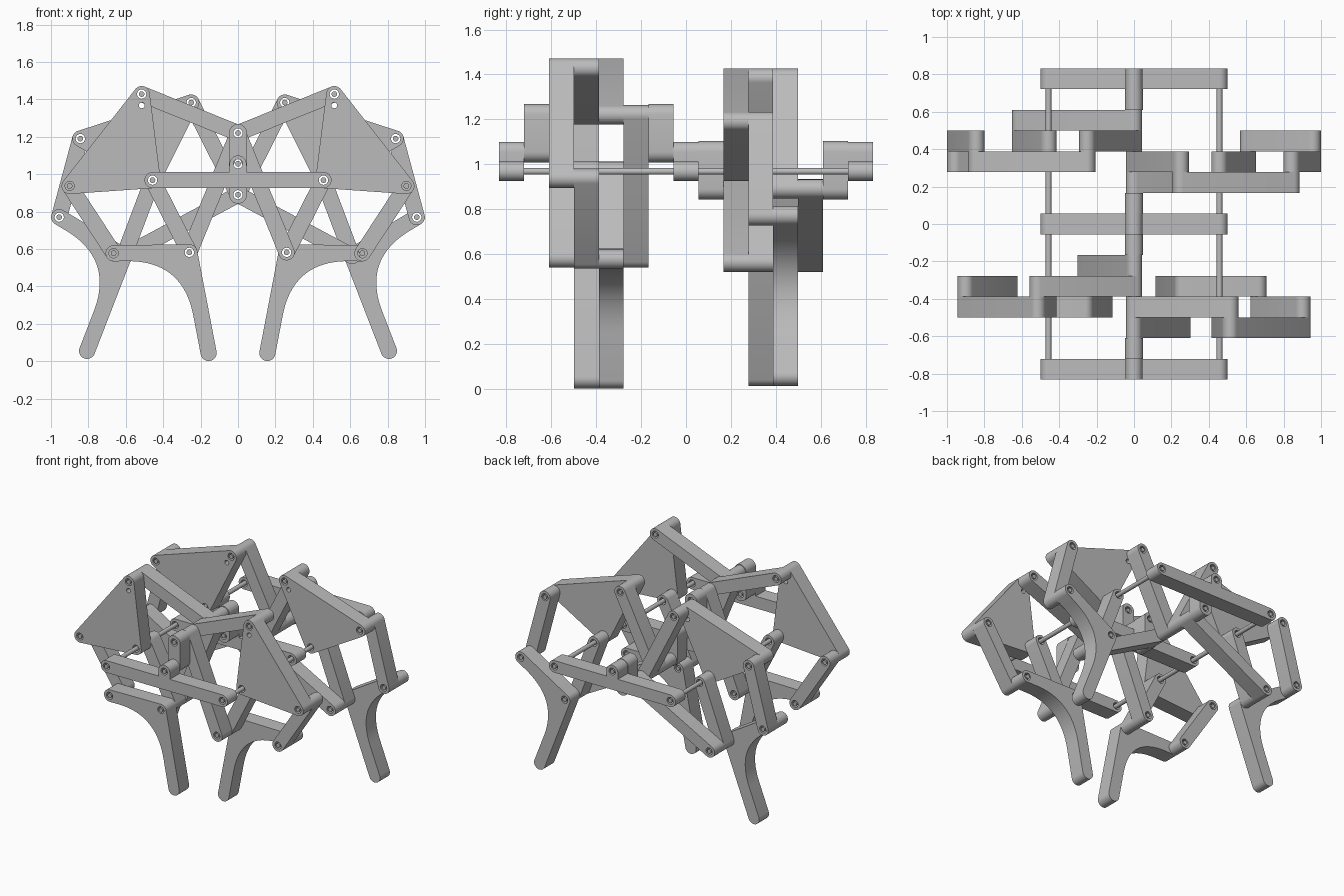
import bpy, bmesh, math
from mathutils import Vector, Matrix

old = bpy.data.objects.get("Cube")
if old:
    bpy.data.objects.remove(old, do_unlink=True)

STEP = 0.111            # thickness of one layer along y
FRONT = -7.5 * STEP     # front of the first layer
R = 0.043               # half width of the bars
HOLE, PIN = 0.025, 0.015

grey = bpy.data.materials.new("plain_grey")
grey.use_nodes = True
grey.diffuse_color = (0.5, 0.5, 0.5, 1)
grey.node_tree.nodes["Principled BSDF"].inputs["Base Color"].default_value = (0.5, 0.5, 0.5, 1)


def arc(c, start, sweep, r=R, n=14):
    return [Vector(c) + r * Vector((math.cos(start + sweep * i / n), math.sin(start + sweep * i / n)))
            for i in range(n + 1)]


def heading(a, b):
    d = Vector(b) - Vector(a)
    return math.atan2(d.y, d.x)


def rounded(points, r=R):
    """Outline around a counter-clockwise polygon (or a two-point bar)."""
    out, n = [], len(points)
    for i, p in enumerate(points):
        a, b = heading(points[i - 1], p), heading(p, points[(i + 1) % n])
        out += arc(p, a - math.pi / 2, (b - a) % math.tau, r)
    return out


def finish(name, bm):
    bmesh.ops.recalc_face_normals(bm, faces=bm.faces)
    mesh = bpy.data.meshes.new(name)
    bm.to_mesh(mesh)
    bm.free()
    mesh.materials.append(grey)
    ob = bpy.data.objects.new(name, mesh)
    bpy.context.collection.objects.link(ob)
    bpy.ops.object.select_all(action='DESELECT')
    ob.select_set(True)
    bpy.context.view_layer.objects.active = ob
    bpy.ops.object.shade_smooth_by_angle(angle=math.radians(30))


def plate(name, outline, holes, layer, side=1):
    """Flat part, one layer thick, with round holes; side mirrors it in x."""
    curve = bpy.data.curves.new(name, 'CURVE')
    curve.dimensions = '2D'
    curve.fill_mode = 'BOTH'
    curve.extrude = STEP / 2
    for loop in [outline] + [arc(c, 0, math.tau * 15 / 16, r, 15) for c, r in holes]:
        spline = curve.splines.new('POLY')
        spline.points.add(len(loop) - 1)
        for pt, co in zip(spline.points, loop):
            pt.co = (co.x, co.y, 0, 1)
        spline.use_cyclic_u = True
    helper = bpy.data.objects.new(name + "_curve", curve)
    bpy.context.collection.objects.link(helper)
    mesh = bpy.data.meshes.new_from_object(helper.evaluated_get(bpy.context.evaluated_depsgraph_get()))
    bm = bmesh.new()
    bm.from_mesh(mesh)
    bpy.data.objects.remove(helper, do_unlink=True)
    bpy.data.curves.remove(curve)
    bpy.data.meshes.remove(mesh)
    bmesh.ops.remove_doubles(bm, verts=bm.verts, dist=1e-5)
    place = Matrix.Translation((0, FRONT + (layer + 0.5) * STEP, 0)) @ Matrix.Diagonal((side, 1, 1, 1))
    bm.transform(place @ Matrix.Rotation(math.pi / 2, 4, 'X'))
    finish(name, bm)


def bar(name, a, b, layer, side=1, r=R):
    plate(name, rounded([a, b], r), [(a, HOLE), (b, HOLE)], layer, side)


def pin(name, c, first, last, side=1):
    """Round rod along y, filling layers first to last."""
    bm = bmesh.new()
    bmesh.ops.create_cone(bm, cap_ends=True, segments=20, radius1=PIN, radius2=PIN,
                          depth=(last - first + 1) * STEP)
    mid = FRONT + (first + last + 1) / 2 * STEP
    bm.transform(Matrix.Translation((side * c[0], mid, c[1])) @ Matrix.Rotation(math.pi / 2, 4, 'X'))
    finish(name, bm)


def leg_outline(p, q, f):
    """Knee p, upper end q, foot f, with a concave sweep from foot to q."""
    p, q, f = Vector(p), Vector(q), Vector(f)
    u, v = (f - p).normalized(), (q - p).normalized()
    corner = p + (u + v) * R / math.sin(u.angle(v))
    s, e = corner + u * 0.3, corner + v * 0.3
    sweep = [s * (1 - t) ** 2 + corner * 2 * t * (1 - t) + e * t * t for t in [i / 20 for i in range(21)]]
    pf, qp = heading(p, f), heading(q, p)
    return (arc(f, pf - math.pi / 2, math.pi) + sweep + arc(q, qp - math.pi * 1.5, math.pi)
            + arc(p, qp - math.pi / 2, (pf - qp) % math.tau))


AXLE = (0, 1.055)
FIXED = (0.457, 0.968)


def leg_assembly(label, base, side, crank, top, outer, knee, ankle, foot):
    # The left side interleaves with the right side in the shared layers
    tri, rod, leg, low = (0, 1, 2, 0) if side > 0 else (1, 2, 1, 3)
    tri, rod, leg, low = (base + k for k in (tri, rod, leg, low))
    name = label + ("_left_" if side > 0 else "_right_")
    t, b, o = Vector(top), Vector(FIXED), Vector(outer)
    spare = t + 0.06 * (b.lerp(o, 0.125) - t).normalized()
    plate(name + "rocker_plate", rounded([FIXED, outer, top]),
          [(FIXED, HOLE), (outer, HOLE), (top, HOLE), (spare, 0.016)], tri, side)
    bar(name + "upper_rod", crank, top, rod, side)
    bar(name + "lower_rod", crank, knee, low, side)
    bar(name + "knee_link", FIXED, knee, rod, side)
    bar(name + "outer_link", outer, ankle, rod, side)
    plate(name + "leg", leg_outline(knee, ankle, foot), [(knee, HOLE), (ankle, HOLE)], leg, side)
    pin(name + "top_pin", top, min(tri, rod), max(tri, rod), side)
    pin(name + "outer_pin", outer, min(tri, rod), max(tri, rod), side)
    pin(name + "ankle_pin", ankle, min(leg, rod), max(leg, rod), side)
    pin(name + "knee_pin", knee, min(leg, low), max(leg, low), side)


# Legs: the rear pair is half a turn behind the front pair
UP, DOWN = (0, 1.22), (0, 0.89)
for side in (1, -1):
    leg_assembly("front", 2, side, UP, (0.515, 1.428), (0.9, 0.937), (0.26, 0.582),
                 (0.665, 0.577), (0.157, 0.044))
    leg_assembly("rear", 9, side, DOWN, (0.25, 1.383), (0.843, 1.19), (0.61, 0.563),
                 (0.956, 0.77), (0.807, 0.055))
    pin("frame_rod", FIXED, 0, 14, side)

# Frame bars with a raised bearing in the middle
x, z = FIXED
q = math.pi / 2
frame = (arc((x, z), -q, math.pi) + [Vector((0.045, z + R))] + arc(AXLE, 0, math.pi, 0.045)
         + [Vector((-0.045, z + R))] + arc((-x, z), q, math.pi))
for label, layer in (("front", 0), ("middle", 7), ("rear", 14)):
    plate(label + "_frame_bar", frame, [(FIXED, HOLE), ((-x, z), HOLE), (AXLE, HOLE)], layer)

# Cranks, crank pins and axle stubs
for layer, end in ((1, UP), (6, UP), (8, DOWN), (13, DOWN)):
    ends = (AXLE, end) if end == UP else (end, AXLE)
    bar("crank_arm", *ends, layer, 1, 0.048)
pin("front_crank_pin", UP, 1, 6)
pin("rear_crank_pin", DOWN, 8, 13)
for first, last in ((0, 1), (6, 8), (13, 14)):
    pin("axle", AXLE, first, last)
